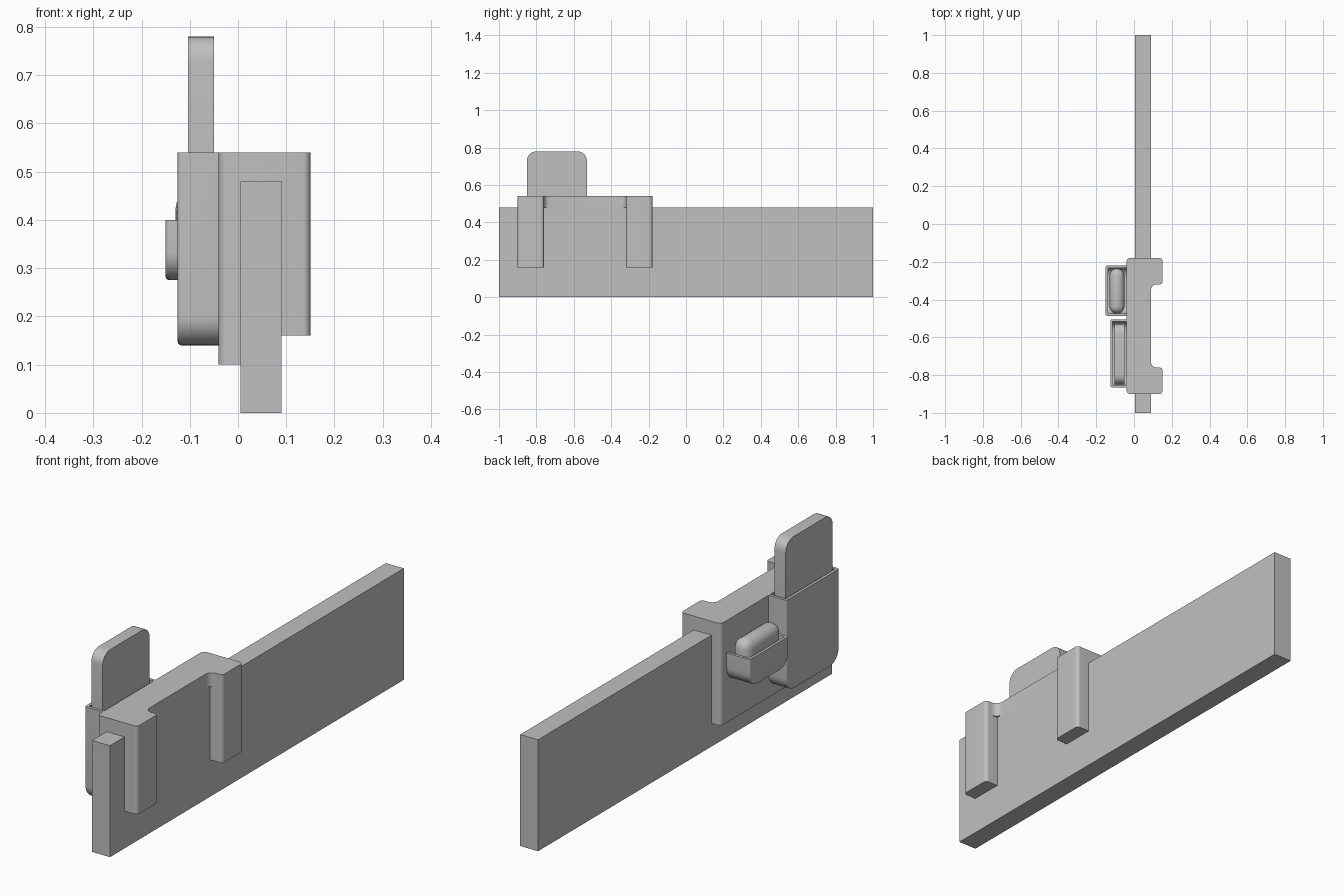
import bpy, bmesh, math
from mathutils import Vector

old = bpy.data.objects.get("Cube")
if old:
    bpy.data.objects.remove(old, do_unlink=True)

GREY = (0.53, 0.53, 0.53, 1)
grey = bpy.data.materials.new("plain grey")
grey.use_nodes = True
grey.diffuse_color = GREY
grey.node_tree.nodes["Principled BSDF"].inputs["Base Color"].default_value = GREY


def rounded(corners, steps=8):
    """Outline from (u, v, radius) corners, each right angle turned into an arc."""
    out = []
    for i, (u, v, r) in enumerate(corners):
        p = Vector((u, v))
        if not r:
            out.append(p)
            continue
        a = (Vector(corners[i - 1][:2]) - p).normalized()
        b = (Vector(corners[(i + 1) % len(corners)][:2]) - p).normalized()
        centre = p + (a + b) * r
        for k in range(steps + 1):
            t = math.pi / 2 * k / steps
            out.append(centre - (b * math.cos(t) + a * math.sin(t)) * r)
    return out


def rect(u0, u1, v0, v1, low=0, high=0):
    """Rectangle outline with separate radii for the low-v and high-v corners."""
    return rounded([(u0, v0, low), (u1, v0, low), (u1, v1, high), (u0, v1, high)])


def extrude(name, outline, lo, hi, axis="z", bevel=0, keep=None):
    """Prism of an outline along z (outline in xy) or along x (outline in yz)."""
    bm = bmesh.new()
    place = (lambda p, h: (p.x, p.y, h)) if axis == "z" else (lambda p, h: (h, p.x, p.y))
    rings = [[bm.verts.new(place(p, h)) for p in outline] for h in (lo, hi)]
    bm.faces.new(rings[0])
    bm.faces.new(rings[1])
    n = len(outline)
    for i in range(n):
        j = (i + 1) % n
        bm.faces.new((rings[0][i], rings[0][j], rings[1][j], rings[1][i]))
    bmesh.ops.recalc_face_normals(bm, faces=bm.faces)
    if bevel:
        edges = [e for e in bm.edges if keep(e)]
        bmesh.ops.bevel(bm, geom=edges, offset=bevel, segments=4, profile=0.5, affect="EDGES")
    mesh = bpy.data.meshes.new(name)
    bm.to_mesh(mesh)
    bm.free()
    mesh.materials.append(grey)
    obj = bpy.data.objects.new(name, mesh)
    bpy.context.collection.objects.link(obj)
    return obj


def select(obj):
    bpy.ops.object.select_all(action="DESELECT")
    obj.select_set(True)
    bpy.context.view_layer.objects.active = obj


def smooth(obj):
    select(obj)
    bpy.ops.object.shade_smooth_by_angle(angle=math.radians(35))


def pocket(name, x0, y0, y1, z0, z1, radius, wall=0.012):
    """Open-topped holder with a rounded floor, fixed to the back plate."""
    def outer_rim(e):
        return (all(abs(v.co.x - x0) < 1e-5 for v in e.verts)
                and not all(abs(v.co.z - z1) < 1e-5 for v in e.verts))
    shell = extrude(name, rect(y0, y1, z0, z1, radius), x0, PLATE_X, "x", 0.008, outer_rim)
    cutter = extrude(name + "_cutter",
                     rect(y0 + wall, y1 - wall, z0 + wall, z1 + 0.1, radius - wall),
                     x0 + wall, PLATE_X + 0.02, "x")
    cutter.hide_render = True
    mod = shell.modifiers.new("hollow", "BOOLEAN")
    mod.operation, mod.object, mod.solver = "DIFFERENCE", cutter, "EXACT"
    select(shell)
    bpy.ops.object.modifier_apply(modifier=mod.name)
    bpy.data.objects.remove(cutter, do_unlink=True)
    smooth(shell)


PLATE_X = -0.04
BOARD_X0, BOARD_X1, BOARD_TOP = 0.005, 0.09, 0.48
CLIP_Y0, CLIP_Y1, CLIP_X, CLIP_TOP = -0.9, -0.18, 0.15, 0.54
TAB = 0.14

# Long upright board
extrude("board", rect(BOARD_X0, BOARD_X1, -1, 1), 0, BOARD_TOP)

# Hanger: top bridge with two rounded arms
bridge = rounded([
    (PLATE_X, CLIP_Y0, 0.02), (CLIP_X, CLIP_Y0, 0.015),
    (CLIP_X, CLIP_Y0 + TAB, 0.015), (BOARD_X1, CLIP_Y0 + TAB, 0.03),
    (BOARD_X1, CLIP_Y1 - TAB, 0.03), (CLIP_X, CLIP_Y1 - TAB, 0.015),
    (CLIP_X, CLIP_Y1, 0.015), (PLATE_X, CLIP_Y1, 0.02)])
smooth(extrude("hanger_bridge", bridge, BOARD_TOP, CLIP_TOP))

# Back plate, rounded on its outer vertical edges
plate = rounded([(PLATE_X, CLIP_Y0, 0.02), (BOARD_X0, CLIP_Y0, 0),
                 (BOARD_X0, CLIP_Y1, 0), (PLATE_X, CLIP_Y1, 0.02)])
smooth(extrude("hanger_plate", plate, 0.1, BOARD_TOP))

# Two hooks gripping the far side of the board
for name, y in (("front_hook", CLIP_Y0), ("back_hook", CLIP_Y1 - TAB)):
    hook = rounded([(BOARD_X1, y, 0), (CLIP_X, y, 0.015),
                    (CLIP_X, y + TAB, 0.015), (BOARD_X1, y + TAB, 0)])
    smooth(extrude(name, hook, 0.16, BOARD_TOP))

# Tall holder with a flat slab standing in it
pocket("tall_pocket", -0.125, -0.865, -0.505, 0.14, CLIP_TOP, 0.06)
smooth(extrude("slab", rect(-0.85, -0.53, 0.17, 0.78, 0.05, 0.05), -0.104, -0.05, "x"))

# Small holder with a pill-shaped body lying in it
pocket("small_pocket", -0.15, -0.487, -0.22, 0.275, 0.4, 0.06)
smooth(extrude("pill", rect(-0.475, -0.235, 0.3, 0.46), -0.13, -0.05, "x", 0.039,
               lambda e: True))
